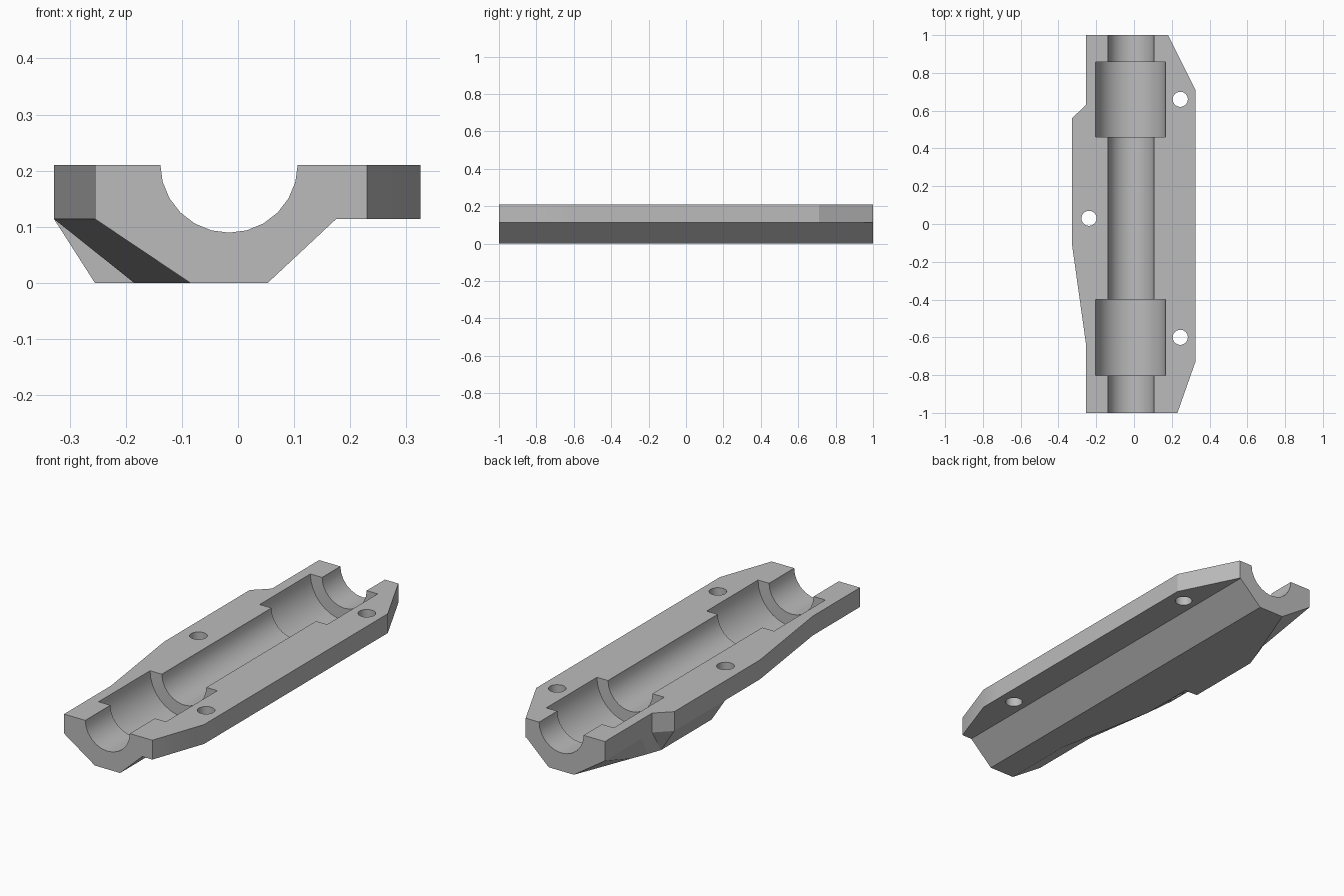
import bpy, bmesh, math

cube = bpy.data.objects.get("Cube")
if cube:
    bpy.data.objects.remove(cube, do_unlink=True)

TOP, LEDGE = 0.21, 0.114      # joint plane and underside of the flange
BORE_X = -0.016

grey = bpy.data.materials.new("plain grey")
grey.use_nodes = True
grey.diffuse_color = (0.5, 0.5, 0.5, 1)
grey.node_tree.nodes["Principled BSDF"].inputs["Base Color"].default_value = (0.5, 0.5, 0.5, 1)


def link_mesh(name, bm):
    bmesh.ops.recalc_face_normals(bm, faces=bm.faces)
    mesh = bpy.data.meshes.new(name)
    bm.to_mesh(mesh)
    bm.free()
    mesh.materials.append(grey)
    obj = bpy.data.objects.new(name, mesh)
    bpy.context.collection.objects.link(obj)
    return obj


# Housing body: sections along y as (y, side edge, keel edge, flange edge)
stations = [
    (-1.0, -0.255, -0.085, 0.23),
    (-0.73, -0.255, -0.085, 0.325),
    (-0.63, -0.255, -0.085, 0.325),
    (-0.11, -0.328, -0.185, 0.325),
    (0.16, -0.328, -0.185, 0.325),
    (0.163, -0.328, -0.255, 0.325),
    (0.56, -0.328, -0.255, 0.325),
    (0.63, -0.255, -0.23, 0.325),
    (0.71, -0.255, -0.198, 0.325),
    (1.0, -0.255, -0.085, 0.18),
]
bm = bmesh.new()
rings = []
for y, side, keel, flange in stations:
    section = [(side, TOP), (side, LEDGE), (keel, 0), (0.053, 0),
               (0.175, LEDGE), (flange, LEDGE), (flange, TOP)]
    rings.append([bm.verts.new((x, y, z)) for x, z in section])
for a, b in zip(rings, rings[1:]):
    for i in range(len(a)):
        j = (i + 1) % len(a)
        bm.faces.new((a[i], a[j], b[j], b[i]))
bm.faces.new(rings[0])
bm.faces.new(rings[-1])
bmesh.ops.triangulate(bm, faces=bm.faces)
bmesh.ops.recalc_face_normals(bm, faces=bm.faces)
body = link_mesh("bearing_housing_half", bm)


def cut(name, radius, length, location, along_y, segments):
    """Subtract a cylinder from the body."""
    bm = bmesh.new()
    bmesh.ops.create_cone(bm, cap_ends=True, segments=segments,
                          radius1=radius, radius2=radius, depth=length)
    # Start the facets exactly on the joint plane
    bmesh.ops.rotate(bm, verts=bm.verts, matrix=rot(math.pi / 2 if along_y else 0))
    bmesh.ops.translate(bm, verts=bm.verts, vec=location)
    cutter = link_mesh(name, bm)
    cutter.hide_render = True
    mod = body.modifiers.new(name, "BOOLEAN")
    mod.operation, mod.solver, mod.object = "DIFFERENCE", "EXACT", cutter
    bpy.context.view_layer.objects.active = body
    bpy.ops.object.modifier_apply(modifier=mod.name)
    bpy.data.objects.remove(cutter, do_unlink=True)


def rot(angle):
    from mathutils import Matrix
    return Matrix.Rotation(angle, 3, "X")


# Shaft bore and the two bearing pockets
AXIS_Z = TOP + 0.002
cut("shaft_bore", 0.1225, 2.2, (BORE_X, 0, AXIS_Z), True, 24)
for name, y0, y1 in (("front_pocket", -0.803, -0.4), ("back_pocket", 0.46, 0.857)):
    cut(name, 0.185, y1 - y0, (BORE_X - 0.002, (y0 + y1) / 2, AXIS_Z), True, 32)

# Screw holes
for i, (x, y) in enumerate([(0.245, 0.66), (0.245, -0.6), (-0.238, 0.03)]):
    cut(f"screw_hole_{i}", 0.04, 0.6, (x, y, 0.1), False, 24)

# Merge flat faces and shade the curved walls smoothly
bm = bmesh.new()
bm.from_mesh(body.data)
bmesh.ops.dissolve_limit(bm, angle_limit=math.radians(0.5), verts=bm.verts, edges=bm.edges)
bm.to_mesh(body.data)
bm.free()
bpy.ops.object.select_all(action="DESELECT")
body.select_set(True)
bpy.context.view_layer.objects.active = body
bpy.ops.object.shade_smooth_by_angle(angle=math.radians(20))
